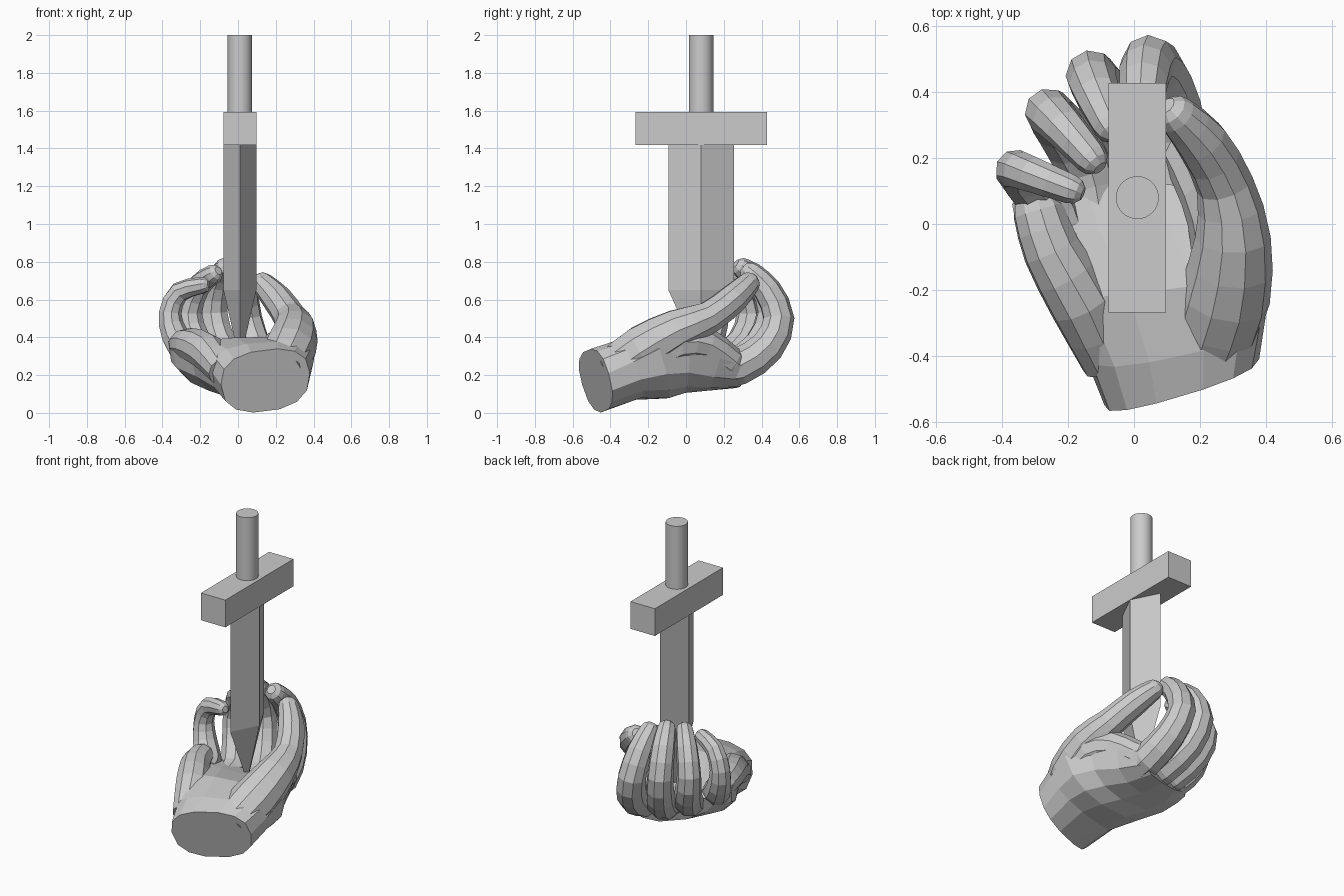
import bpy, bmesh, math
from mathutils import Vector

if "Cube" in bpy.data.objects:
    bpy.data.objects.remove(bpy.data.objects["Cube"])


def make_object(name, rings):
    """Skin a list of equal-length point rings and cap both ends."""
    bm = bmesh.new()
    rows = [[bm.verts.new(p) for p in ring] for ring in rings]
    n = len(rows[0])
    for a, b in zip(rows, rows[1:]):
        for i in range(n):
            j = (i + 1) % n
            bm.faces.new((a[i], a[j], b[j], b[i]))
    bm.faces.new(rows[0][::-1])
    bm.faces.new(rows[-1])
    bmesh.ops.recalc_face_normals(bm, faces=bm.faces)
    mesh = bpy.data.meshes.new(name)
    bm.to_mesh(mesh)
    bm.free()
    obj = bpy.data.objects.new(name, mesh)
    bpy.context.collection.objects.link(obj)
    return obj


def catmull(p, steps):
    """Smooth a path of 4D points (x, y, z, radius)."""
    p = [Vector(q) for q in p]
    p = [2 * p[0] - p[1]] + p + [2 * p[-1] - p[-2]]
    out = []
    for a, b, c, d in zip(p, p[1:], p[2:], p[3:]):
        for k in range(steps):
            t = k / steps
            out.append(0.5 * (2 * b + (c - a) * t + (2 * a - 5 * b + 4 * c - d) * t * t
                              + (3 * b - a - 3 * c + d) * t ** 3))
    return out + [p[-2]]


def digit(name, path, sides=9):
    """Tapered bent tube with a rounded tip."""
    pts = catmull(path, 2)
    pos = [q.to_3d() for q in pts]
    rad = [q.w for q in pts]
    tip_dir = (pos[-1] - pos[-2]).normalized()
    end, r = pos[-1], rad[-1]
    for along, scale in ((0.5, 0.84), (0.85, 0.45)):
        pos.append(end + tip_dir * r * along)
        rad.append(r * scale)
    u = Vector((1, 0, 0))
    rings = []
    for i, c in enumerate(pos):
        d = (pos[min(i + 1, len(pos) - 1)] - pos[max(i - 1, 0)]).normalized()
        u = (u - d * u.dot(d)).normalized()
        v = d.cross(u)
        rings.append([c + rad[i] * (u * math.cos(a) + v * math.sin(a))
                      for a in (2 * math.pi * k / sides for k in range(sides))])
    return make_object(name, rings)


def soft(x):
    return math.copysign(abs(x) ** 0.8, x)


# Palm and wrist: left edge, right edge, depth below, height above, forward bow
sections = [
    ((-0.09, -0.55, 0.15), (0.38, -0.41, 0.21), 0.18, 0.16, 0.0),
    ((-0.15, -0.40, 0.23), (0.40, -0.28, 0.27), 0.20, 0.14, 0.0),
    ((-0.25, -0.22, 0.33), (0.41, -0.14, 0.34), 0.275, 0.07, 0.0),
    ((-0.35, -0.04, 0.37), (0.35, 0.02, 0.34), 0.25, 0.0, 0.0),
    ((-0.37, 0.06, 0.38), (0.28, 0.18, 0.29), 0.21, -0.02, 0.03),
    ((-0.31, 0.13, 0.35), (0.20, 0.33, 0.24), 0.14, -0.02, 0.06),
]
mids = [(Vector(s[0]) + Vector(s[1])) / 2 for s in sections]
rings = []
for i, (left, right, below, above, bow) in enumerate(sections):
    half = (Vector(right) - Vector(left)) / 2
    axis = (mids[min(i + 1, 5)] - mids[max(i - 1, 0)]).normalized()
    if i == 0:
        axis = Vector((-0.3, 0.9, 0.25)).normalized()
    up = half.cross(axis).normalized()
    ring = []
    for k in range(14):
        c, s = soft(math.cos(k * math.pi / 7)), soft(math.sin(k * math.pi / 7))
        ring.append(mids[i] + half * c + up * s * (above if s > 0 else below)
                    + axis * bow * (1 - c * c))
    rings.append(ring)
make_object("palm", rings)

# Fleshy edges of the palm: outer heel and the web below the thumb
digit("palm_heel", [(-0.08, -0.42, 0.22, 0.08), (-0.16, -0.24, 0.32, 0.10),
                    (-0.25, -0.08, 0.36, 0.09), (-0.29, 0.04, 0.36, 0.08)], 10)
digit("thumb_web", [(0.28, -0.20, 0.30, 0.12), (0.28, -0.04, 0.37, 0.11),
                    (0.23, 0.10, 0.36, 0.095), (0.16, 0.23, 0.27, 0.085)], 10)

# Fingers and thumb: x, y, z, radius along each bone line
digit("index_finger", [(0.11, 0.12, 0.23, 0.09), (0.12, 0.28, 0.245, 0.10),
                       (0.085, 0.43, 0.35, 0.092), (0.045, 0.49, 0.50, 0.084),
                       (0.03, 0.43, 0.65, 0.075), (0.025, 0.345, 0.74, 0.062)])
digit("middle_finger", [(0.0, 0.10, 0.23, 0.085), (-0.02, 0.25, 0.245, 0.095),
                        (-0.09, 0.39, 0.36, 0.086), (-0.13, 0.45, 0.53, 0.078),
                        (-0.11, 0.39, 0.69, 0.07), (-0.07, 0.30, 0.765, 0.057)])
digit("ring_finger", [(-0.12, 0.05, 0.26, 0.08), (-0.15, 0.18, 0.27, 0.09),
                      (-0.225, 0.30, 0.38, 0.082), (-0.26, 0.34, 0.53, 0.072),
                      (-0.21, 0.29, 0.67, 0.064), (-0.13, 0.20, 0.735, 0.052)])
digit("little_finger", [(-0.22, -0.02, 0.31, 0.075), (-0.265, 0.07, 0.32, 0.085),
                        (-0.335, 0.14, 0.41, 0.073), (-0.36, 0.165, 0.53, 0.061),
                        (-0.31, 0.15, 0.64, 0.055), (-0.19, 0.105, 0.675, 0.045)])
digit("thumb", [(0.22, -0.38, 0.22, 0.13), (0.275, -0.22, 0.335, 0.14),
                (0.30, -0.04, 0.44, 0.115), (0.275, 0.12, 0.505, 0.088),
                (0.205, 0.25, 0.605, 0.08), (0.13, 0.33, 0.685, 0.062)], 10)

# Dagger blade: diamond section narrowing to a point
CX, CY = 0.01, 0.08


def diamond(z, a, b):
    return [(CX + a, CY, z), (CX, CY + b, z), (CX - a, CY, z), (CX, CY - b, z)]


make_object("blade", [diamond(1.45, 0.087, 0.173), diamond(0.65, 0.087, 0.173),
                      diamond(0.32, 0.012, 0.025)])

# Crossguard
bpy.ops.mesh.primitive_cube_add(size=1, location=(CX, CY, 1.505))
guard = bpy.context.object
guard.name = "crossguard"
guard.scale = (0.174, 0.696, 0.176)

# Grip
bpy.ops.mesh.primitive_cylinder_add(vertices=32, radius=0.065, depth=0.42,
                                    location=(CX, CY, 1.79))
bpy.context.object.name = "grip"
bpy.ops.object.shade_smooth_by_angle()
